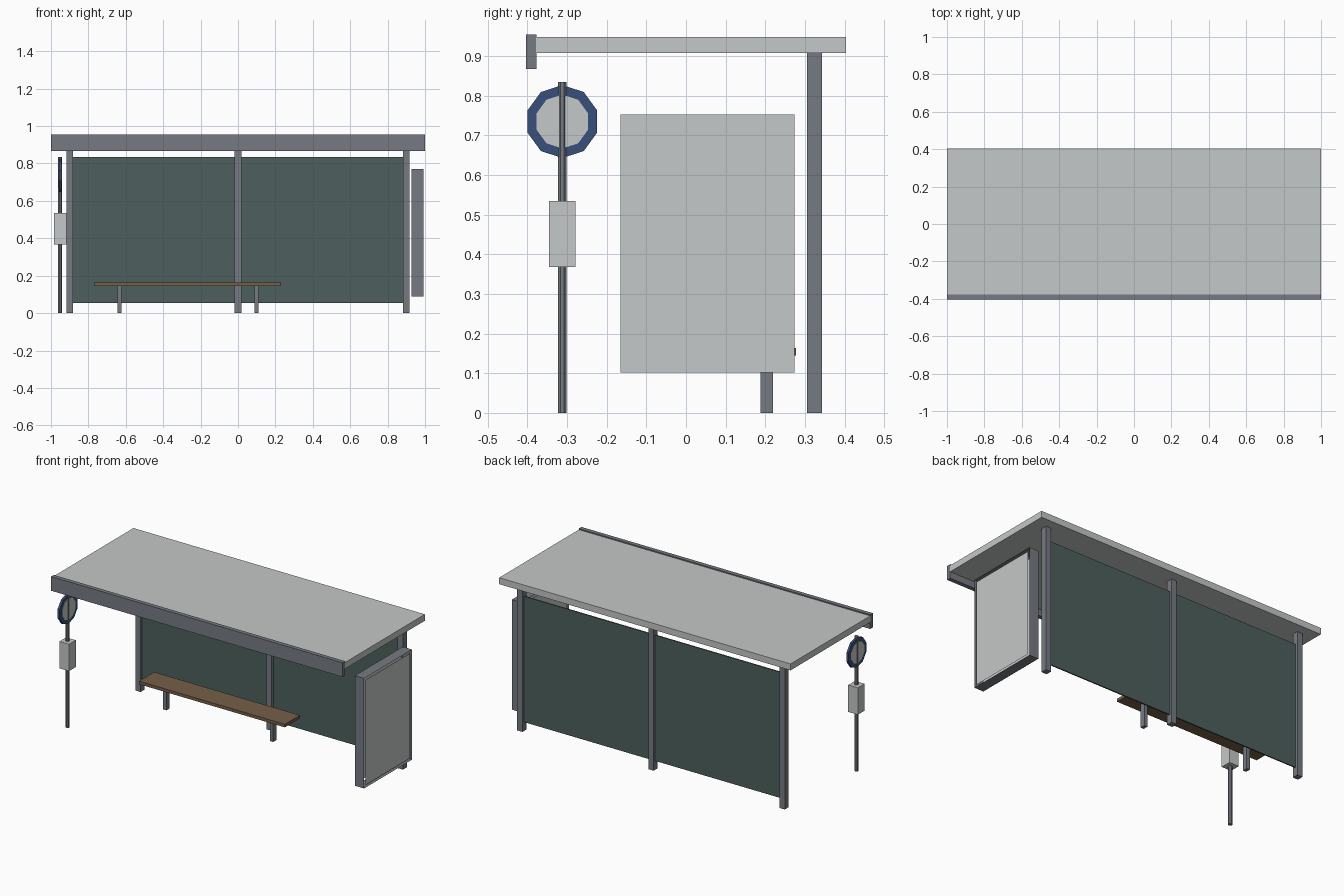
import bpy, bmesh, math
from mathutils import Matrix, Vector

cube = bpy.data.objects.get("Cube")
if cube:
    bpy.data.objects.remove(cube, do_unlink=True)


def material(name, color):
    m = bpy.data.materials.new(name)
    m.use_nodes = True
    m.diffuse_color = (*color, 1)
    m.node_tree.nodes["Principled BSDF"].inputs["Base Color"].default_value = (*color, 1)
    return m


STEEL = material("grey steel", (0.18, 0.195, 0.22))
PALE = material("pale grey", (0.56, 0.58, 0.58))
GLASS = material("dark green glass", (0.075, 0.115, 0.11))
NAVY = material("navy blue", (0.04, 0.08, 0.2))
WOOD = material("brown wood", (0.18, 0.115, 0.065))


def finish(name, bm, mat):
    mesh = bpy.data.meshes.new(name)
    bm.to_mesh(mesh)
    bm.free()
    mesh.materials.append(mat)
    obj = bpy.data.objects.new(name, mesh)
    bpy.context.collection.objects.link(obj)
    return obj


def box(name, mat, x, y, z, open_ends=False):
    """Box from (low, high) ranges; open_ends leaves out the two x faces."""
    bm = bmesh.new()
    size = [r[1] - r[0] for r in (x, y, z)]
    centre = [sum(r) / 2 for r in (x, y, z)]
    bmesh.ops.create_cube(bm, size=1, matrix=Matrix.Translation(centre) @ Matrix.Diagonal((*size, 1)))
    if open_ends:
        bm.normal_update()
        ends = [f for f in bm.faces if abs(f.normal.x) > 0.9]
        bmesh.ops.delete(bm, geom=ends, context="FACES")
    return finish(name, bm, mat)


def cylinder(name, mat, sides, radius, depth, centre, rotation=Matrix()):
    bm = bmesh.new()
    bmesh.ops.create_cone(bm, cap_ends=True, segments=sides, radius1=radius, radius2=radius,
                          depth=depth, matrix=Matrix.Translation(centre) @ rotation)
    return finish(name, bm, mat)


def sheet(name, mat, x, y, z):
    """Single upright face across x."""
    bm = bmesh.new()
    corners = [(y[0], z[0]), (y[1], z[0]), (y[1], z[1]), (y[0], z[1])]
    bm.faces.new([bm.verts.new((x, *c)) for c in corners])
    return finish(name, bm, mat)


# Roof and front fascia
box("roof", PALE, (-1, 1), (-0.378, 0.403), (0.908, 0.948))
box("roof_fascia", STEEL, (-1, 1), (-0.403, -0.377), (0.867, 0.955))

# Rear columns with glass between them
for side, x in (("right", -0.9), ("middle", 0), ("left", 0.9)):
    box(side + "_column", STEEL, (x - 0.018, x + 0.018), (0.305, 0.343), (0, 0.908))
for side, x in (("right", (-0.885, -0.015)), ("left", (0.015, 0.885))):
    box(side + "_glass", GLASS, x, (0.32, 0.328), (0.055, 0.835))

# Bench
box("bench_seat", WOOD, (-0.77, 0.23), (0.13, 0.278), (0.145, 0.164))
for side, x in (("right", -0.634), ("left", 0.099)):
    box(side + "_bench_leg", STEEL, (x - 0.011, x + 0.011), (0.188, 0.22), (0, 0.146))

# Display case: open sleeve with a sheet on each side
box("display_frame", STEEL, (0.928, 0.992), (-0.18, 0.289), (0.088, 0.771), open_ends=True)
for side, x in (("inner", 0.931), ("outer", 0.989)):
    sheet(side + "_display_panel", PALE, x, (-0.165, 0.274), (0.102, 0.753))

# Stop post with timetable box and round sign
px, py = -0.951, -0.312
cylinder("stop_post", STEEL, 8, 0.012, 0.835, (px, py, 0.4175), Matrix.Rotation(math.pi / 8, 4, "Z"))
box("timetable_box", PALE, (px - 0.033, px + 0.033), (py - 0.033, py + 0.033), (0.368, 0.535))

# Sign discs turned to face sideways, with a corner pointing along y
facing = Matrix.Rotation(math.pi / 2, 4, "Y") @ Matrix.Rotation(math.pi / 2, 4, "Z")
sign_centre = Vector((px, py, 0.735))
cylinder("sign_rim", NAVY, 10, 0.092, 0.014, sign_centre, facing)
cylinder("sign_face", PALE, 10, 0.068, 0.018, sign_centre, facing)
